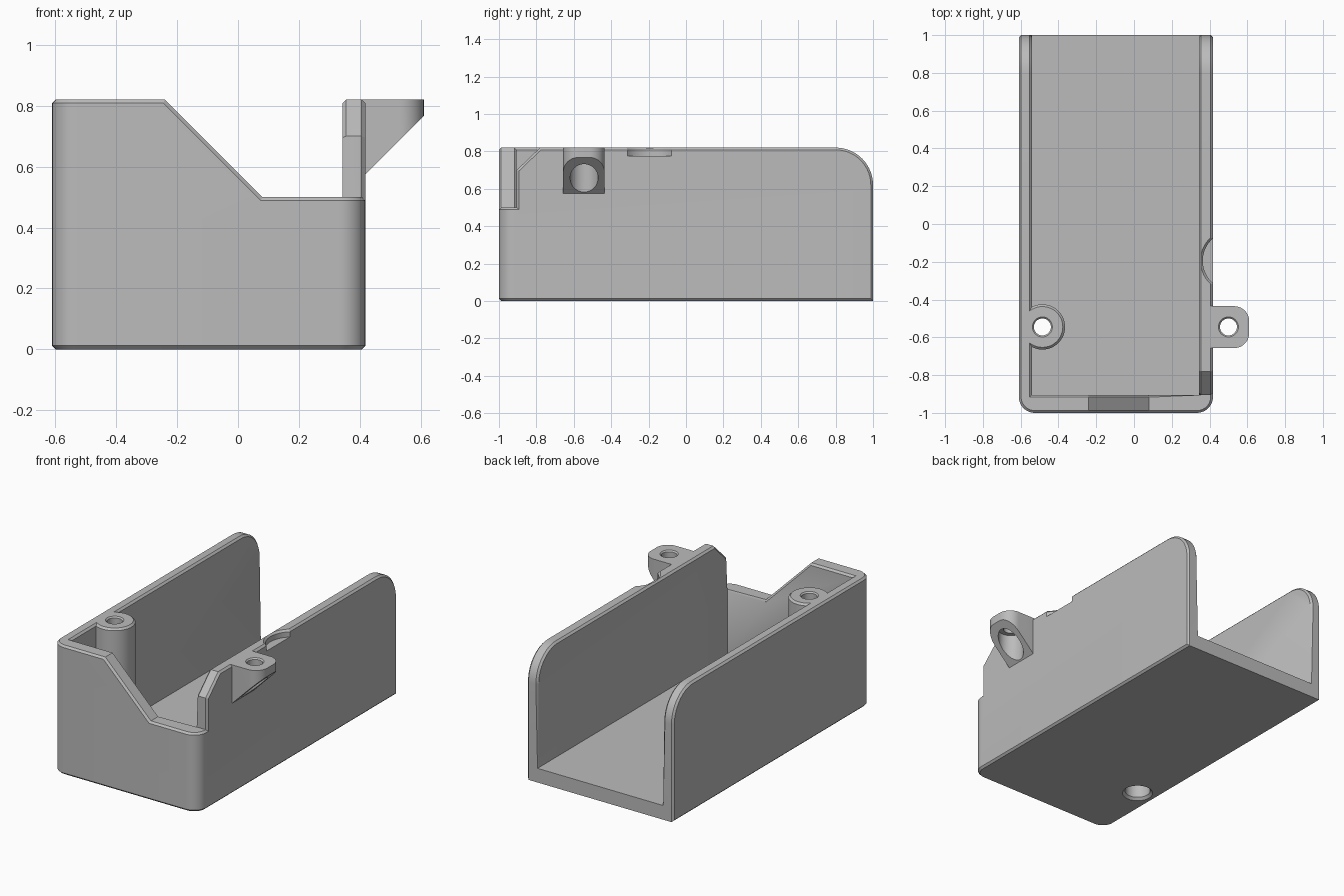
import bpy, bmesh, math
from mathutils import Vector

if "Cube" in bpy.data.objects:
    bpy.data.objects.remove(bpy.data.objects["Cube"])

H, FLOOR, CH = 0.82, 0.09, 0.012
XL, XR = -0.61, 0.418          # outer side walls
IL, IR, IF = -0.54, 0.343, -0.905  # inner faces of left, right and front walls

grey = bpy.data.materials.new("plain grey")
grey.diffuse_color = (0.5, 0.5, 0.5, 1)
grey.use_nodes = True
grey.node_tree.nodes["Principled BSDF"].inputs["Base Color"].default_value = grey.diffuse_color


def make(name, bm):
    bmesh.ops.recalc_face_normals(bm, faces=bm.faces)
    me = bpy.data.meshes.new(name)
    bm.to_mesh(me)
    bm.free()
    ob = bpy.data.objects.new(name, me)
    bpy.context.collection.objects.link(ob)
    return ob


def prism(name, pts, axis, lo, hi):
    """Extrude a 2D outline along an axis from lo to hi."""
    place = {"x": lambda a, b, t: (t, a, b),
             "y": lambda a, b, t: (a, t, b),
             "z": lambda a, b, t: (a, b, t)}[axis]
    bm = bmesh.new()
    low = [bm.verts.new(place(a, b, lo)) for a, b in pts]
    top = [bm.verts.new(place(a, b, hi)) for a, b in pts]
    n = len(pts)
    bm.faces.new(low)
    bm.faces.new(top)
    for i in range(n):
        j = (i + 1) % n
        bm.faces.new((low[i], low[j], top[j], top[i]))
    return make(name, bm)


def lathe(name, cx, cy, profile, n=48):
    """Closed round solid from (radius, z) pairs."""
    bm = bmesh.new()
    rings = []
    for r, z in profile:
        rings.append([bm.verts.new((cx + r * math.cos(2 * math.pi * i / n),
                                    cy + r * math.sin(2 * math.pi * i / n), z))
                      for i in range(n)])
    bm.faces.new(rings[0])
    bm.faces.new(rings[-1])
    for a, b in zip(rings, rings[1:]):
        for i in range(n):
            j = (i + 1) % n
            bm.faces.new((a[i], a[j], b[j], b[i]))
    return make(name, bm)


def arc(cx, cy, r, a0, a1, n=10):
    return [(cx + r * math.cos(math.radians(a0 + (a1 - a0) * i / n)),
             cy + r * math.sin(math.radians(a0 + (a1 - a0) * i / n)))
            for i in range(n + 1)]


def boolean(ob, tool, op="DIFFERENCE"):
    mod = ob.modifiers.new("bool", "BOOLEAN")
    mod.operation, mod.solver, mod.object = op, "EXACT", tool
    bpy.context.view_layer.update()
    dg = bpy.context.evaluated_depsgraph_get()
    me = bpy.data.meshes.new_from_object(ob.evaluated_get(dg))
    ob.modifiers.clear()
    ob.data = me
    bpy.data.objects.remove(tool, do_unlink=True)


# outer block with rounded front corners
R = 0.085
body = prism("case_body", [(XR, 1), (XL, 1)]
             + arc(XL + R, -1 + R, R, 180, 270) + arc(XR - R, -1 + R, R, 270, 360),
             "z", 0, H)
# cavity, open at the back and top
boolean(body, prism("cavity", [(IL, IF), (IR, IF), (IR, 1.2), (IL, 1.2)], "z", FLOOR, 1.2))
# sloping cutaway in the front wall
boolean(body, prism("front_cut", [(-0.42, 1.0), (0.08, 0.5), (0.6, 0.5), (0.6, 1.0)],
                    "y", -1.2, IF))
# slanted front corner of the right wall
boolean(body, prism("corner_cut", [(-1.03, 0.58), (-0.53, 1.06), (-1.03, 1.06)],
                    "x", 0.2, 0.6))
# rounded rear corners of both side walls
boolean(body, prism("rear_cut", arc(0.8, 0.62, 0.2, 90, 0, 14)
                    + [(1.2, 0.62), (1.2, 1.0), (0.8, 1.0)], "x", -0.9, 0.9))

# chamfer the rims and the bottom edge
bm = bmesh.new()
bm.from_mesh(body.data)
bmesh.ops.remove_doubles(bm, verts=bm.verts, dist=1e-4)
bmesh.ops.dissolve_limit(bm, angle_limit=math.radians(0.5), verts=bm.verts, edges=bm.edges)
rim = []
for e in bm.edges:
    a, b = e.verts[0].co, e.verts[1].co
    rear_floor = min(a.y, b.y) > 0.999 and max(a.z, b.z) < FLOOR + 0.01 and abs(a.x - b.x) > 0.1
    if len(e.link_faces) == 2 and e.is_convex and e.calc_face_angle() > math.radians(55) and not rear_floor:
        rim.append(e)
bmesh.ops.bevel(bm, geom=rim, offset=CH, offset_type="OFFSET", segments=1,
                profile=0.5, affect="EDGES", clamp_overlap=False)
bmesh.ops.recalc_face_normals(bm, faces=bm.faces)
bm.to_mesh(body.data)
bm.free()

# screw post inside the left wall
PX, EX, SY = -0.485, 0.5, -0.545
boolean(body, lathe("screw_post", PX, SY,
                    [(0.12, FLOOR - 0.04), (0.12, H - CH), (0.12 - CH, H)]), "UNION")

# screw ear on the right wall, with a 45 degree underside
ear = prism("screw_ear", [(0.38, -0.435), (0.38, -0.657)]
            + arc(0.53, -0.577, 0.08, 270, 360) + arc(0.53, -0.515, 0.08, 0, 90),
            "z", 0.4, H)
boolean(ear, prism("ear_slope", [(0.3, 0.457), (0.7, 0.857), (0.7, 0.3), (0.3, 0.3)],
                   "y", -0.9, -0.2))
boolean(body, ear, "UNION")

# stepped screw holes
boolean(body, lathe("post_hole", PX, SY, [
    (0.105, -0.015), (0.075, 0.015), (0.075, 0.7), (0.045, 0.7),
    (0.045, H - 0.008), (0.061, H + 0.008)], 32))
boolean(body, lathe("ear_hole", EX, SY, [
    (0.075, 0.45), (0.075, 0.76), (0.045, 0.76),
    (0.045, H - 0.008), (0.061, H + 0.008)], 32))

# shallow thumb notch in the right rim
boolean(body, lathe("thumb_notch", 0.52, -0.195, [
    (0.156, 0.775), (0.156, H - CH), (0.156 + 2 * CH, H + CH)], 72))

# finish
body.data.materials.clear()
body.data.materials.append(grey)
for p in body.data.polygons:
    p.material_index = 0
bpy.ops.object.select_all(action="DESELECT")
body.select_set(True)
bpy.context.view_layer.objects.active = body
bpy.ops.object.shade_smooth_by_angle(angle=math.radians(30))
